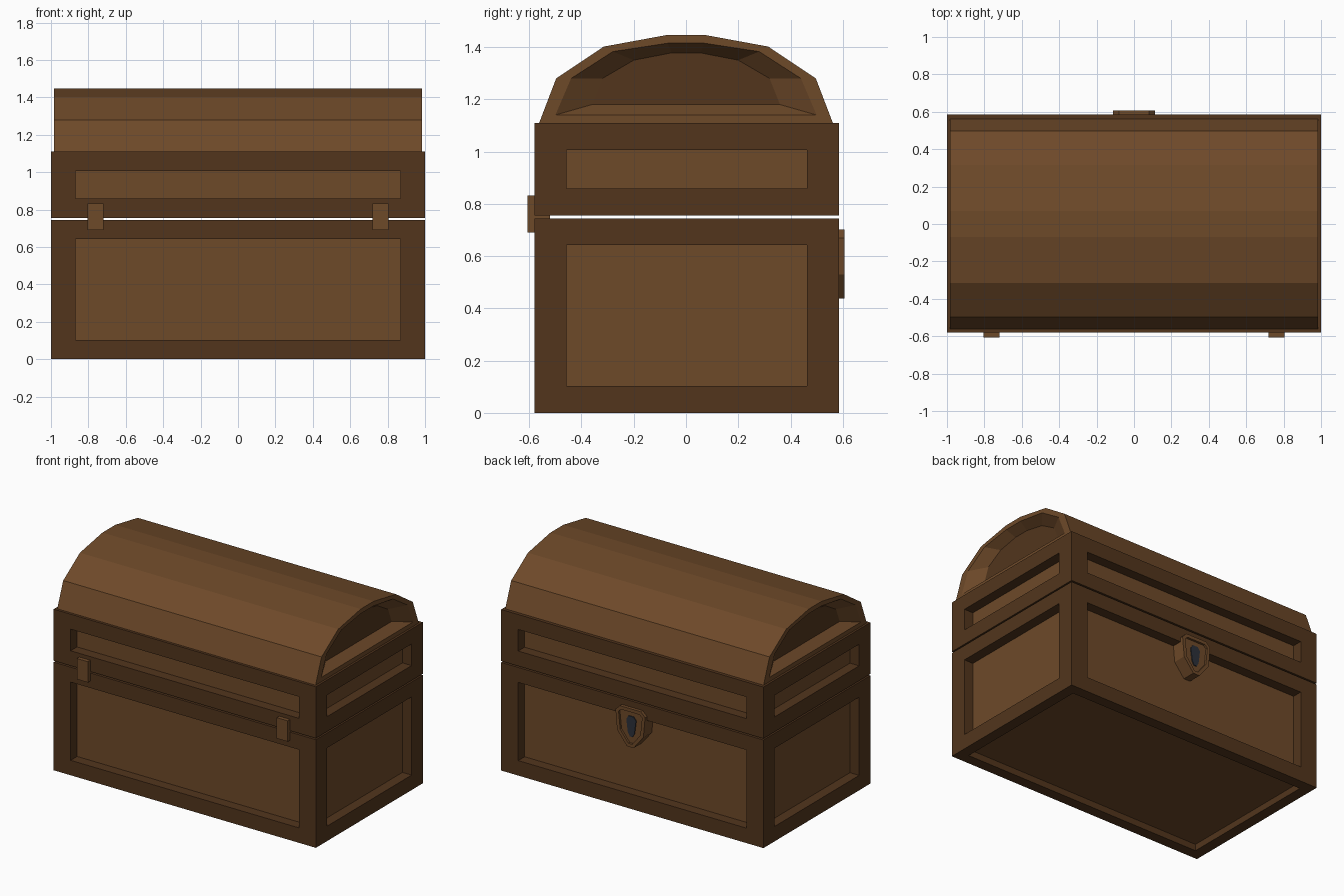
import bpy, bmesh
from mathutils import Vector

if "Cube" in bpy.data.objects:
    bpy.data.objects.remove(bpy.data.objects["Cube"])


def material(name, rgb):
    m = bpy.data.materials.new(name)
    m.diffuse_color = (*rgb, 1)
    m.use_nodes = True
    m.node_tree.nodes["Principled BSDF"].inputs["Base Color"].default_value = m.diffuse_color
    return m


DARK = material("dark_wood", (0.085, 0.036, 0.012))
LIGHT = material("light_wood", (0.155, 0.067, 0.022))
IRON = material("dark_iron", (0.025, 0.03, 0.042))


def finish(name, bm, mats):
    bmesh.ops.recalc_face_normals(bm, faces=bm.faces[:])
    me = bpy.data.meshes.new(name)
    bm.to_mesh(me)
    bm.free()
    for m in mats:
        me.materials.append(m)
    ob = bpy.data.objects.new(name, me)
    bpy.context.collection.objects.link(ob)
    return ob


def box(lo, hi):
    bm = bmesh.new()
    bmesh.ops.create_cube(bm, size=1)
    lo, hi = Vector(lo), Vector(hi)
    for v in bm.verts:
        v.co = Vector([lo[i] + (v.co[i] + 0.5) * (hi[i] - lo[i]) for i in range(3)])
    return bm


def recess(bm, face, border, depth):
    """Sink a straight-walled panel into one face of a box."""
    n = face.normal.copy()
    axes = [i for i in range(3) if abs(n[i]) < 0.5]
    lim = {i: (min(v.co[i] for v in face.verts), max(v.co[i] for v in face.verts)) for i in axes}
    bmesh.ops.inset_individual(bm, faces=[face], thickness=0.02)
    for v in face.verts:
        for i in axes:
            a, b = lim[i]
            v.co[i] = a + border[i] if v.co[i] < (a + b) / 2 else b - border[i]
    new = bmesh.ops.extrude_discrete_faces(bm, faces=[face])["faces"][0]
    bmesh.ops.translate(bm, verts=new.verts[:], vec=-n * depth)
    new.material_index = 1


def framed_box(name, z0, z1, bottom):
    bm = box((-1, -0.58, z0), (1, 0.585, z1))
    bm.normal_update()
    for f in bm.faces[:]:
        if abs(f.normal.z) < 0.5:
            recess(bm, f, (0.13, 0.122, 0.103), 0.07)
        elif bottom and f.normal.z < 0:
            recess(bm, f, (0.075, 0.075, 0), 0.045)
    return finish(name, bm, [DARK, LIGHT])


framed_box("chest_body", 0, 0.745, True)
framed_box("lid_frame", 0.755, 1.11, False)

# Domed lid: outer arch, end opening and sunken end panel, all mirrored in y
OUTER = [(0.562, 1.11), (0.497, 1.28), (0.315, 1.402), (0.07, 1.447)]
OPEN = [(0.50, 1.14), (0.44, 1.28), (0.28, 1.383), (0.07, 1.415)]
INNER = [(0.36, 1.18), (0.32, 1.28), (0.20, 1.35), (0.055, 1.378)]
bm = bmesh.new()


def arch(half, x):
    pts = half + [(-y, z) for y, z in reversed(half)]
    return [bm.verts.new((x, y, z)) for y, z in pts]


loops = [arch(INNER, -0.92), arch(OPEN, -0.985), arch(OUTER, -0.985),
         arch(OUTER, 0.985), arch(OPEN, 0.985), arch(INNER, 0.92)]
for a, b in zip(loops, loops[1:]):
    for i in range(8):
        j = (i + 1) % 8
        bm.faces.new((a[i], a[j], b[j], b[i]))
for end in (loops[0], loops[-1]):
    bm.faces.new(end).material_index = 1
finish("lid_dome", bm, [LIGHT, DARK])

# Hinges on the front
for side, x in (("left", -0.762), ("right", 0.762)):
    finish("hinge_" + side, box((x - 0.042, -0.607, 0.69), (x + 0.042, -0.52, 0.833)), [LIGHT])


def plate(half, y0, y1):
    """Mirrored x-z outline extruded along y; returns mesh and outer face."""
    bm = bmesh.new()
    pts = half + [(-x, z) for x, z in reversed(half)]
    base = bm.faces.new([bm.verts.new((x, y0, z)) for x, z in pts])
    bmesh.ops.recalc_face_normals(bm, faces=[base])
    r = bmesh.ops.extrude_face_region(bm, geom=[base], use_keep_orig=True)["geom"]
    bmesh.ops.translate(bm, verts=[g for g in r if isinstance(g, bmesh.types.BMVert)],
                        vec=(0, y1 - y0, 0))
    front = next(g for g in r if isinstance(g, bmesh.types.BMFace))
    bmesh.ops.recalc_face_normals(bm, faces=bm.faces[:])
    return bm, front


# Shield-shaped lock with a sunken centre and keyhole on the back
bm, front = plate([(0.08, 0.702), (0.113, 0.67), (0.10, 0.53), (0.025, 0.437)], 0.5, 0.607)
bmesh.ops.inset_individual(bm, faces=[front], thickness=0.025)
inner = bmesh.ops.extrude_discrete_faces(bm, faces=[front])["faces"][0]
bmesh.ops.translate(bm, verts=inner.verts[:], vec=(0, -0.015, 0))
finish("lock_plate", bm, [LIGHT])
bm, _ = plate([(0.02, 0.645), (0.037, 0.62), (0.025, 0.53), (0.01, 0.505)], 0.58, 0.598)
finish("keyhole", bm, [IRON])
